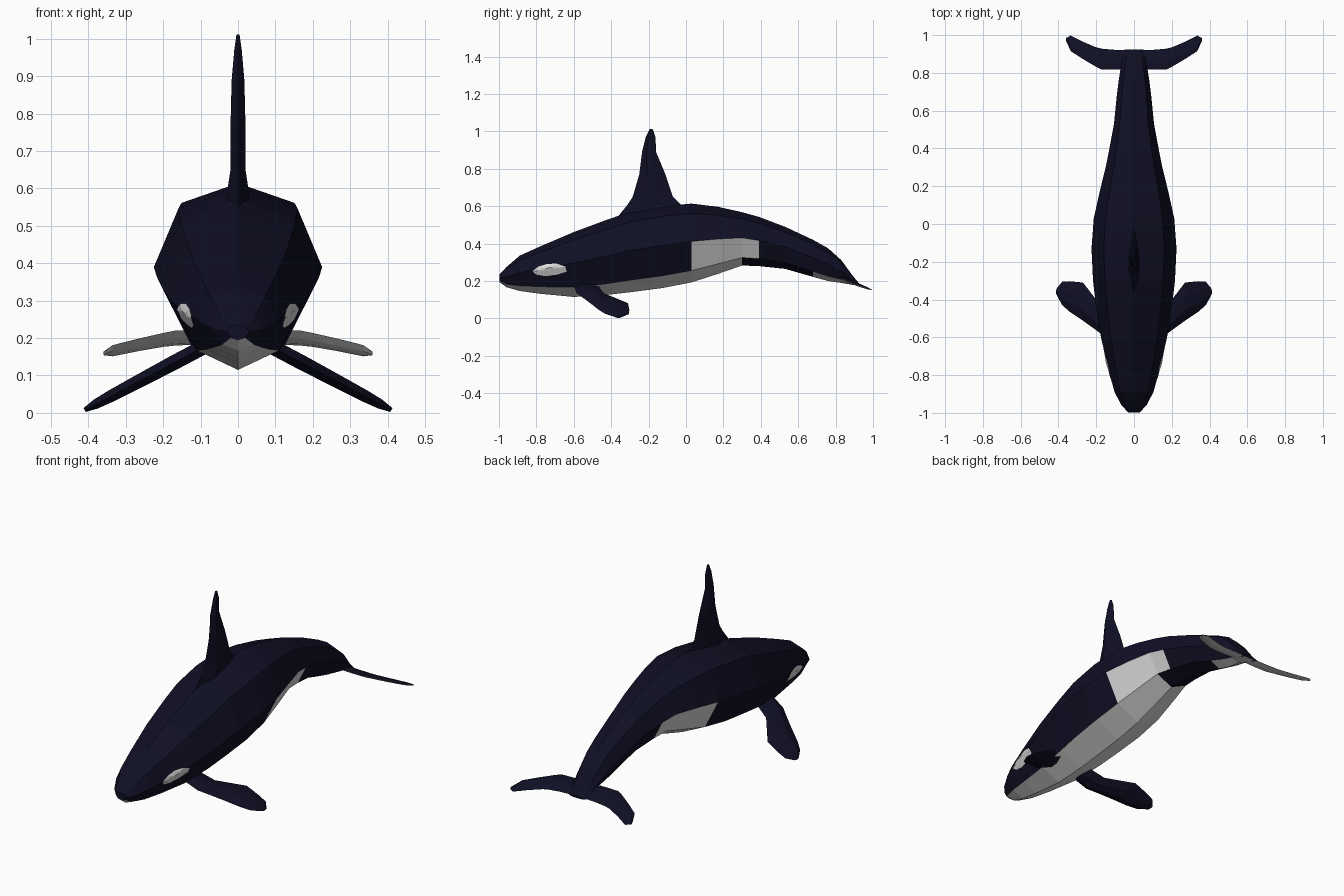
import bpy, bmesh
from mathutils import Vector
from mathutils.bvhtree import BVHTree

if "Cube" in bpy.data.objects:
    bpy.data.objects.remove(bpy.data.objects["Cube"])


def material(name, rgb):
    m = bpy.data.materials.new(name)
    m.diffuse_color = (*rgb, 1)
    m.use_nodes = True
    m.node_tree.nodes["Principled BSDF"].inputs["Base Color"].default_value = m.diffuse_color
    return m


NAVY = material("dark navy skin", (0.0048, 0.0048, 0.018))
WHITE = material("white skin", (0.7, 0.7, 0.7))


def finish(name, bm, rule=None):
    """Turn a bmesh into a flat shaded object, white where the rule says so."""
    bmesh.ops.recalc_face_normals(bm, faces=bm.faces)
    for f in bm.faces:
        f.normal_update()
        if rule:
            f.material_index = int(rule(f))
    me = bpy.data.meshes.new(name)
    bm.to_mesh(me)
    bm.free()
    me.materials.append(NAVY)
    me.materials.append(WHITE)
    ob = bpy.data.objects.new(name, me)
    bpy.context.collection.objects.link(ob)
    return ob


def loft(bm, rings):
    """Skin closed rings of equal length and cap both ends."""
    loops = [[bm.verts.new(p) for p in r] for r in rings]
    n = len(loops[0])
    rows = []
    for a, b in zip(loops, loops[1:]):
        rows.append([bm.faces.new((a[i], a[(i + 1) % n], b[(i + 1) % n], b[i]))
                     for i in range(n)])
    bm.faces.new(loops[0])
    bm.faces.new(loops[-1])
    return rows


# Body: y, bottom z, top z, half width
stations = [
    (-0.998, 0.195, 0.235, 0.03), (-0.96, 0.167, 0.275, 0.066),
    (-0.89, 0.147, 0.335, 0.103), (-0.78, 0.132, 0.385, 0.133),
    (-0.60, 0.115, 0.462, 0.175), (-0.43, 0.125, 0.525, 0.202),
    (-0.30, 0.14, 0.570, 0.217), (-0.13, 0.162, 0.60, 0.225),
    (0.03, 0.193, 0.614, 0.213), (0.17, 0.238, 0.597, 0.182),
    (0.30, 0.283, 0.568, 0.150), (0.39, 0.28, 0.543, 0.132),
    (0.53, 0.265, 0.490, 0.106), (0.68, 0.222, 0.42, 0.091),
    (0.76, 0.20, 0.375, 0.081), (0.83, 0.19, 0.312, 0.070),
    (0.89, 0.18, 0.230, 0.060), (0.925, 0.177, 0.188, 0.050),
]
# Half section: width share, height share, from back ridge to keel
section = [(0, 1), (0.71, 0.875), (1, 0.52), (0.63, 0.15), (0, 0)]
outline = section + [(-w, h) for w, h in section[3:0:-1]]

bm = bmesh.new()
rows = loft(bm, [[(w * hw, y, zb + h * (zt - zb)) for w, h in outline]
                 for y, zb, zt, hw in stations])
white = set()
for row, a, b in zip(rows, stations, stations[1:]):
    mid = (a[0] + b[0]) / 2
    if mid < 0.30 or mid > 0.68:          # belly and tail underside
        white |= {row[3], row[4]}
    if 0.03 < mid < 0.39:                 # flank patches
        white |= {row[2], row[5]}
bm.normal_update()
bmesh.ops.recalc_face_normals(bm, faces=bm.faces)
skin = BVHTree.FromBMesh(bm)
finish("body", bm, lambda f: f in white)

# Eye patches: thin plates laid on the skin, outline in y, z
eye = [(-0.822, 0.252), (-0.79, 0.277), (-0.74, 0.292), (-0.69, 0.293),
       (-0.645, 0.277), (-0.638, 0.25), (-0.69, 0.234), (-0.75, 0.226),
       (-0.80, 0.234)]
cy, cz = -0.73, 0.262
for side, label in ((1, "right"), (-1, "left")):
    bm = bmesh.new()

    def on_skin(y, z):
        hit, normal, _, _ = skin.ray_cast(Vector((side, y, z)), Vector((-side, 0, 0)))
        return bm.verts.new(hit + Vector((side * 0.005, 0, 0)))

    rings = [[on_skin(cy + k * (y - cy), cz + k * (z - cz)) for y, z in eye]
             for k in (0.33, 0.67, 1)]
    centre = on_skin(cy, cz)
    n = len(eye)
    for i in range(n):
        j = (i + 1) % n
        bm.faces.new((centre, rings[0][i], rings[0][j]))
        for a, b in zip(rings, rings[1:]):
            bm.faces.new((a[i], b[i], b[j], a[j]))
    bm.normal_update()
    if sum(f.normal.x for f in bm.faces) * side < 0:
        bmesh.ops.reverse_faces(bm, faces=bm.faces)
    me = bpy.data.meshes.new(label + "_eye_patch")
    bm.to_mesh(me)
    bm.free()
    me.materials.append(WHITE)
    bpy.context.collection.objects.link(bpy.data.objects.new(me.name, me))


def blade(name, spans, normal, slope=0, rule=None):
    """Six sided fin. Each span: x, z, leading y, trailing y, half thickness."""
    nrm = Vector(normal).normalized()
    prof = [(0, 0), (0.3, 1), (0.65, 0.8), (1, 0), (0.65, -0.8), (0.3, -1)]
    rings = []
    for x, z, y0, y1, t in spans:
        ring = []
        for u, v in prof:
            y = y0 + u * (y1 - y0)
            ring.append(Vector((x, y, z + slope * (y - 0.82))) + nrm * v * t)
        rings.append(ring)
    bm = bmesh.new()
    loft(bm, rings)
    return finish(name, bm, rule)


# Dorsal fin
blade("dorsal_fin", [
    (0, 0.55, -0.36, 0.0, 0.030), (0, 0.605, -0.315, -0.025, 0.027),
    (0, 0.65, -0.285, -0.07, 0.020), (0, 0.77, -0.25, -0.11, 0.020),
    (0, 0.89, -0.235, -0.16, 0.017), (0, 0.97, -0.215, -0.163, 0.010),
    (0, 1.012, -0.195, -0.178, 0.004)], (1, 0, 0))

flipper = [(0.09, -0.60, -0.47, 0.020), (0.17, -0.585, -0.44, 0.020),
           (0.22, -0.548, -0.375, 0.019), (0.27, -0.512, -0.31, 0.018),
           (0.34, -0.465, -0.303, 0.016), (0.38, -0.43, -0.305, 0.013),
           (0.41, -0.375, -0.342, 0.006)]
fluke = [(0.0, 0.82, 0.92, 0.012), (0.10, 0.817, 0.922, 0.012),
         (0.17, 0.817, 0.928, 0.011), (0.20, 0.832, 0.935, 0.010),
         (0.27, 0.873, 0.965, 0.009), (0.335, 0.915, 0.998, 0.007),
         (0.36, 0.97, 0.985, 0.004)]
for s, label in ((1, "right"), (-1, "left")):
    # Flippers
    blade(label + "_flipper",
          [(s * x, 0.225 - 0.53 * x, a, b, t) for x, a, b, t in flipper],
          (s * 0.47, 0, 0.88))
    # Tail flukes with a white underside
    blade(label + "_tail_fluke",
          [(s * x, 0.222 - 0.02 * x, a, b, t) for x, a, b, t in fluke],
          (0, 0.3, 0.95), -0.36, lambda f: f.normal.z < -0.2)
